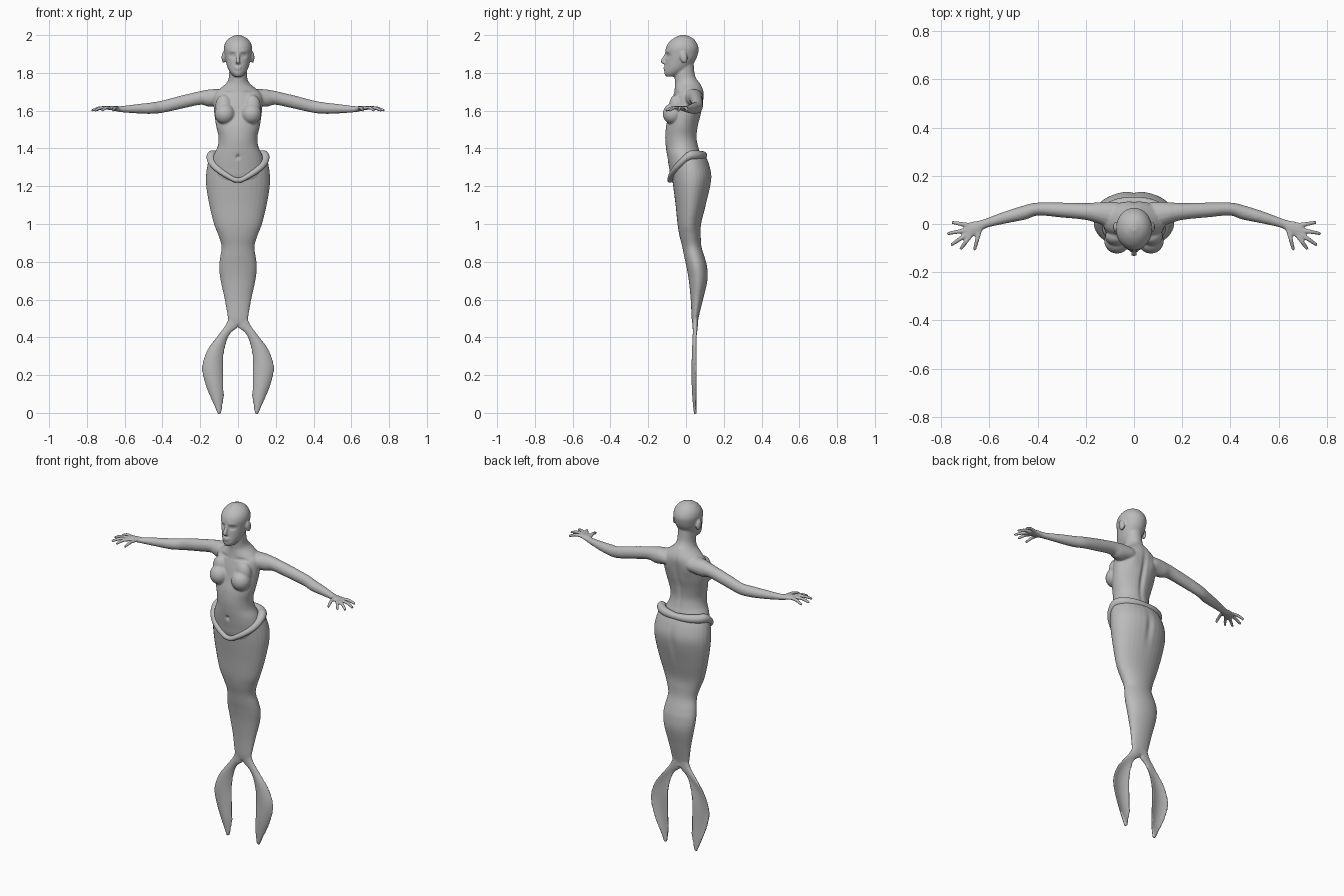
import bpy, bmesh, math
from mathutils import Vector, Matrix

if "Cube" in bpy.data.objects:
    bpy.data.objects.remove(bpy.data.objects["Cube"])

grey = bpy.data.materials.new("soft grey")
grey.diffuse_color = (0.5, 0.5, 0.5, 1)
grey.use_nodes = True
grey.node_tree.nodes["Principled BSDF"].inputs["Base Color"].default_value = grey.diffuse_color
SEG = 32


def spline(rows, steps=5):
    """Smooth (Catmull-Rom) interpolation of a list of equal-length tuples."""
    out = []
    for i in range(len(rows) - 1):
        p0, p1, p2 = rows[max(i - 1, 0)], rows[i], rows[i + 1]
        p3 = rows[min(i + 2, len(rows) - 1)]
        for k in range(steps):
            t = k / steps
            out.append([0.5 * (2 * b + (c - a) * t + (2 * a - 5 * b + 4 * c - d) * t * t
                               + (3 * b - a - 3 * c + d) * t ** 3)
                        for a, b, c, d in zip(p0, p1, p2, p3)])
    out.append(list(rows[-1]))
    return out


def loft(bm, rings, closed=False, side=1):
    """Skin a list of point rings; side=-1 mirrors across x."""
    vs = [[bm.verts.new((p[0] * side, p[1], p[2])) for p in r] for r in rings]
    n = len(vs[0])
    for i in range(len(vs) if closed else len(vs) - 1):
        a, b = vs[i], vs[(i + 1) % len(vs)]
        for j in range(n):
            bm.faces.new((a[j], a[(j + 1) % n], b[(j + 1) % n], b[j]))
    if not closed:
        bm.faces.new(vs[0][::-1])
        bm.faces.new(vs[-1])


def stack(rows):
    """Horizontal oval rings from (z, half width, front y, back y)."""
    return [[(w * math.sin(a), (f + b) / 2 - (b - f) / 2 * math.cos(a), z)
             for a in [2 * math.pi * j / SEG for j in range(SEG)]]
            for z, w, f, b in spline(rows)]


def tube(bm, rows, side=1, steps=5):
    """Tube through (x, y, z, sideways radius, vertical radius)."""
    pts = spline(rows, steps)
    rings = []
    for i, p in enumerate(pts):
        d = Vector(pts[min(i + 1, len(pts) - 1)][:3]) - Vector(pts[max(i - 1, 0)][:3])
        u = d.cross(Vector((0, 0, 1))).normalized()
        v = u.cross(d).normalized()
        rings.append([Vector(p[:3]) + u * p[3] * math.cos(a) + v * p[4] * math.sin(a)
                      for a in [2 * math.pi * j / 16 for j in range(16)]])
    loft(bm, rings, side=side)


def ball(bm, loc, size, rx=0):
    m = Matrix.Translation(loc) @ Matrix.Rotation(rx, 4, 'X') @ Matrix.Diagonal((*size, 1))
    bmesh.ops.create_uvsphere(bm, u_segments=24, v_segments=16, radius=1, matrix=m)


def finish(bm, name, voxel=0, smooth=0):
    bmesh.ops.recalc_face_normals(bm, faces=bm.faces[:])
    me = bpy.data.meshes.new(name)
    bm.to_mesh(me)
    bm.free()
    me.materials.append(grey)
    ob = bpy.data.objects.new(name, me)
    bpy.context.collection.objects.link(ob)
    bpy.ops.object.select_all(action='DESELECT')
    ob.select_set(True)
    bpy.context.view_layer.objects.active = ob
    if voxel:
        r = ob.modifiers.new("blend", 'REMESH')
        r.mode, r.voxel_size = 'VOXEL', voxel
        bpy.ops.object.modifier_apply(modifier=r.name)
        s = ob.modifiers.new("soften", 'SMOOTH')
        s.factor, s.iterations = 0.5, smooth
        bpy.ops.object.modifier_apply(modifier=s.name)
    bpy.ops.object.shade_smooth()
    return ob


def belt_z(a):
    """Height of the belt line; a is the angle from the front."""
    a = abs((a + math.pi) % (2 * math.pi) - math.pi)
    return 1.222 + 0.142 * min(1, a / 1.7)


# ---- upper body: torso and neck
bm = bmesh.new()
loft(bm, stack([
    (1.18, .11, -.04, .07), (1.24, .13, -.078, .08), (1.30, .14, -.09, .085),
    (1.36, .13, -.10, .08), (1.41, .108, -.107, .066), (1.46, .103, -.11, .058),
    (1.52, .116, -.105, .065), (1.58, .125, -.09, .08), (1.64, .13, -.078, .09),
    (1.685, .128, -.066, .095), (1.715, .098, -.06, .09), (1.745, .062, -.058, .074),
    (1.77, .05, -.06, .055), (1.80, .047, -.06, .045), (1.86, .045, -.04, .04)]))
# head
loft(bm, stack([
    (1.78, .02, -.106, -.05), (1.80, .04, -.115, -.01), (1.83, .056, -.112, .025),
    (1.87, .067, -.108, .052), (1.90, .072, -.108, .063), (1.93, .075, -.107, .067),
    (1.96, .067, -.092, .056), (1.985, .045, -.063, .034), (2.0, .012, -.03, 0)]))
# nose and lips
tube(bm, [(0, -.104, 1.905, .007, .007), (0, -.116, 1.88, .009, .008),
          (0, -.126, 1.862, .013, .009), (0, -.112, 1.852, .012, .007)])
ball(bm, (0, -.11, 1.829), (.021, .01, .006))
ball(bm, (0, -.109, 1.819), (.018, .01, .006))
for s in (1, -1):
    # ears, bust
    ball(bm, (s * .076, -.012, 1.882), (.011, .02, .031), 0.2)
    ball(bm, (s * .07, -.07, 1.583), (.054, .053, .055))
    ball(bm, (s * .075, -.052, 1.625), (.045, .038, .06))
    # arm and palm
    tube(bm, [(.05, .03, 1.678, .05, .04), (.10, .04, 1.672, .052, .043),
              (.15, .047, 1.667, .044, .046), (.2, .052, 1.667, .035, .036),
              (.3, .058, 1.645, .031, .034), (.4, .062, 1.621, .027, .032),
              (.46, .046, 1.613, .029, .03), (.53, .028, 1.61, .025, .025),
              (.62, .001, 1.608, .019, .016), (.655, -.015, 1.613, .028, .013),
              (.695, -.03, 1.615, .031, .009)], s)
    # fingers and thumb
    for bx, by, tx, ty in ((.68, -.006, .757, .007), (.69, -.024, .775, -.04),
                           (.685, -.036, .76, -.088), (.675, -.042, .72, -.105),
                           (.64, -.022, .662, -.108)):
        tube(bm, [(bx, by, 1.614, .010, .009),
                  ((bx + tx) / 2, (by + ty) / 2, 1.615, .009, .009),
                  (tx, ty, 1.600, .007, .007)], s)
body = finish(bm, "upper_body", 0.005, 4)

# eye sockets, brows, navel, spine and collar hollows: centre, radii, push in y
marks = [((0, -.107, 1.355), (.009, .04, .011), .012), ((0, .08, 1.55), (.014, .04, .13), -.012)]
for s in (1, -1):
    marks += [((s * .03, -.1, 1.892), (.017, .03, .011), .011),
              ((s * .03, -.1, 1.893), (.009, .03, .005), -.005),
              ((s * .03, -.1, 1.914), (.022, .03, .007), -.003),
              ((s * .065, -.06, 1.695), (.04, .03, .01), .006),
              ((s * .07, .09, 1.64), (.03, .04, .04), -.002 * -3)]
for v in body.data.vertices:
    dy = 0
    for c, r, push in marks:
        q = sum(((v.co[i] - c[i]) / r[i]) ** 2 for i in range(3))
        if q < 9:
            dy += push * math.exp(-q)
    v.co.y += dy

# ---- tail, its top edge cut along the belt line
bm = bmesh.new()
rings = stack([
    (.47, .045, .035, .065), (.5, .053, .03, .066), (.6, .07, .025, .09),
    (.7, .092, .015, .113), (.77, .1, .003, .112), (.82, .095, -.008, .1),
    (.88, .087, -.02, .082), (.94, .104, -.035, .078), (1.0, .127, -.045, .08),
    (1.1, .152, -.055, .105), (1.2, .168, -.068, .13), (1.26, .169, -.075, .136),
    (1.32, .16, -.08, .122), (1.37, .145, -.085, .1)])
rings = [[(x, y, min(z, belt_z(2 * math.pi * j / SEG))) for j, (x, y, z) in enumerate(r)]
         for r in rings]
loft(bm, rings)
# flukes: inner edge x z, outer edge x z, forward bow, half thickness
fluke = spline([
    (-.02, .50, .05, .508, 0, .016), (0, .455, .064, .468, 0, .014),
    (.04, .42, .107, .41, .005, .011), (.065, .36, .162, .335, .014, .009),
    (.078, .27, .192, .25, .019, .009), (.075, .15, .182, .175, .019, .009),
    (.076, .07, .15, .09, .012, .009), (.09, -.004, .106, -.006, 0, .008)])
for s in (1, -1):
    rings = []
    for ix, iz, ox, oz, bow, th in fluke:
        yc = .049 + bow * 0.45
        rings.append([((ix + ox) / 2 + (ox - ix) / 2 * math.cos(t),
                       yc - bow * math.sin(t) ** 2 - th * math.sin(t),
                       (iz + oz) / 2 + (oz - iz) / 2 * math.cos(t))
                      for t in [2 * math.pi * j / 24 for j in range(24)]])
    loft(bm, rings, side=s)
tail = finish(bm, "tail", 0.005, 4)
# soft cleft at the back of the hips
for v in tail.data.vertices:
    if v.co.y > 0.04:
        v.co.y -= 0.008 * math.exp(-(v.co.x / .018) ** 2 - ((v.co.z - 1.22) / .08) ** 2)

# ---- rolled belt
bm = bmesh.new()
rings = []
for k in range(72):
    a = 2 * math.pi * k / 72
    r = .013 + .009 * abs(math.sin(a)) + .003 * (1 - math.cos(a))
    out = Vector((math.sin(a), -math.cos(a), 0))
    c = Vector((.142 * math.sin(a), .004 - .089 * math.cos(a),
                (belt_z(a - .12) + belt_z(a + .12)) / 2))
    rings.append([c + out * r * math.cos(t) + Vector((0, 0, r * math.sin(t)))
                  for t in [2 * math.pi * j / 14 for j in range(14)]])
loft(bm, rings, closed=True)
finish(bm, "belt")
